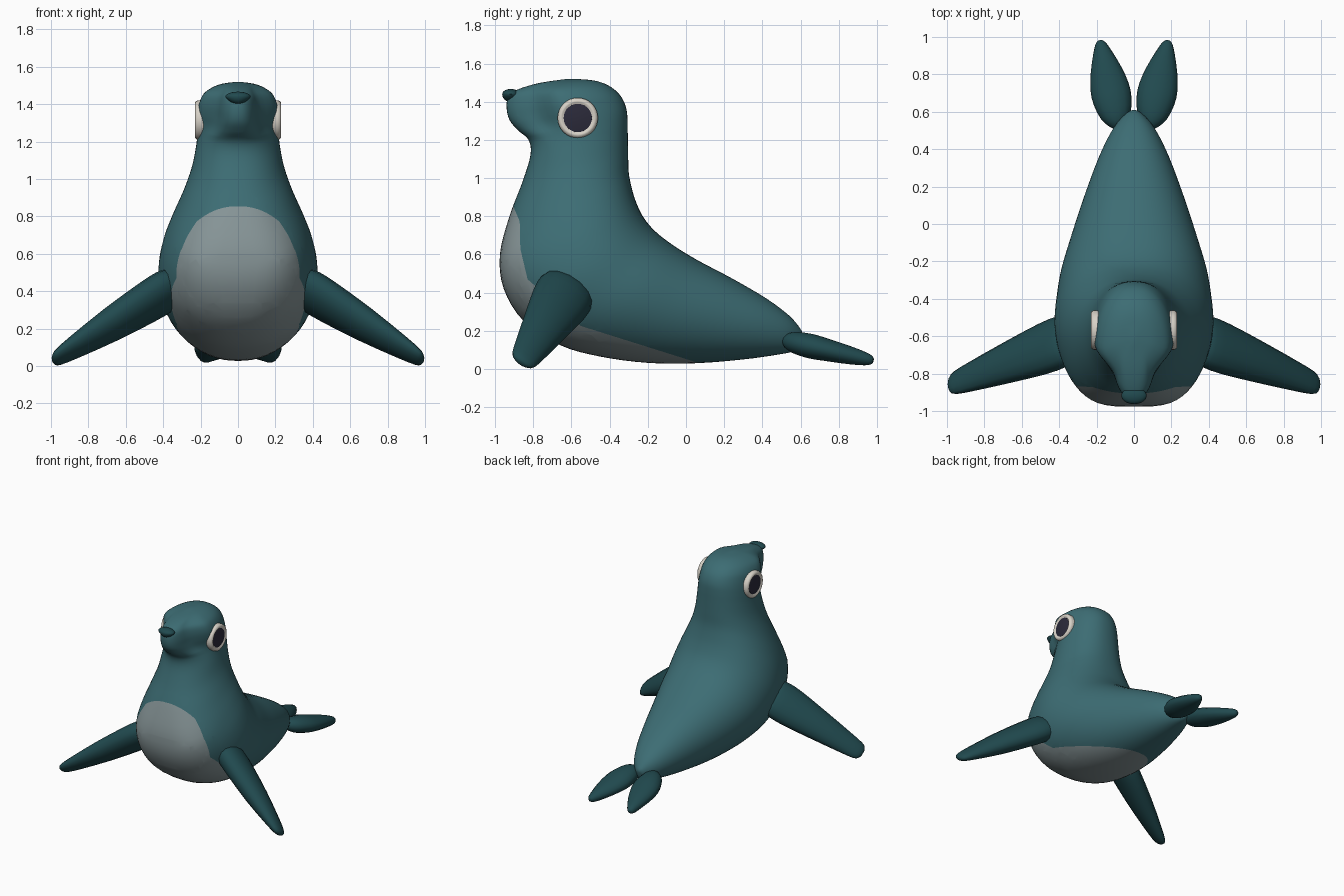
import bpy, bmesh, math
from mathutils import Vector

if "Cube" in bpy.data.objects:
    bpy.data.objects.remove(bpy.data.objects["Cube"])


def material(name, rgb):
    m = bpy.data.materials.new(name)
    m.diffuse_color = (*rgb, 1)
    m.use_nodes = True
    m.node_tree.nodes["Principled BSDF"].inputs["Base Color"].default_value = m.diffuse_color
    return m


TEAL = material("teal skin", (0.046, 0.152, 0.174))
DARK = material("dark teal", (0.015, 0.068, 0.078))
GREY = material("belly grey", (0.24, 0.30, 0.31))
CREAM = material("eye cream", (0.68, 0.64, 0.57))
NAVY = material("pupil navy", (0.024, 0.023, 0.042))


def loft(bm, rings):
    """Skin a list of closed rings and cap both ends."""
    loops = [[bm.verts.new(p) for p in r] for r in rings]
    n = len(loops[0])
    for a, b in zip(loops, loops[1:]):
        for i in range(n):
            j = (i + 1) % n
            bm.faces.new((a[i], a[j], b[j], b[i]))
    bm.faces.new(loops[0])
    bm.faces.new(loops[-1])


def finish(bm, name, mats, angle=50):
    bmesh.ops.recalc_face_normals(bm, faces=bm.faces)
    me = bpy.data.meshes.new(name)
    bm.to_mesh(me)
    bm.free()
    for m in mats:
        me.materials.append(m)
    ob = bpy.data.objects.new(name, me)
    bpy.context.collection.objects.link(ob)
    bpy.ops.object.select_all(action='DESELECT')
    bpy.context.view_layer.objects.active = ob
    ob.select_set(True)
    bpy.ops.object.shade_smooth_by_angle(angle=math.radians(angle))
    return ob


def spline(rows, steps):
    """Catmull-Rom interpolation through rows of numbers."""
    out = []
    for i in range(len(rows) - 1):
        p = [rows[max(0, min(len(rows) - 1, i + k))] for k in (-1, 0, 1, 2)]
        for s in range(steps):
            u = s / steps
            out.append([0.5 * (2 * b + (c - a) * u + (2 * a - 5 * b + 4 * c - d) * u * u
                               + (3 * b - a - 3 * c + d) * u ** 3) for a, b, c, d in zip(*p)])
    out.append(list(rows[-1]))
    return out


# Body and head: belly point (y, z), back point (y, z), half width, muzzle taper
SECTIONS = [
    (.595, .13, .61, .18, .012, 0),
    (.57, .095, .60, .21, .045, 0),
    (.48, .075, .54, .28, .11, 0),
    (.30, .05, .42, .37, .185, 0),
    (.05, .03, .24, .475, .265, 0),
    (-.20, .032, .06, .57, .335, 0),
    (-.45, .065, -.07, .65, .39, 0),
    (-.66, .125, -.16, .72, .415, 0),
    (-.85, .25, -.22, .79, .425, 0),
    (-.955, .42, -.26, .87, .402, 0),
    (-.975, .60, -.285, .95, .355, 0),
    (-.925, .80, -.30, 1.03, .297, 0),
    (-.857, .98, -.303, 1.12, .25, 0),
    (-.815, 1.12, -.305, 1.22, .225, 0),
    (-.825, 1.20, -.306, 1.29, .217, .1),
    (-.88, 1.25, -.31, 1.35, .216, .3),
    (-.925, 1.305, -.325, 1.40, .214, .4),
    (-.94, 1.37, -.35, 1.44, .207, .42),
    (-.93, 1.43, -.39, 1.475, .185, .42),
    (-.88, 1.465, -.44, 1.50, .147, .38),
    (-.77, 1.498, -.50, 1.514, .092, .2),
    (-.63, 1.519, -.59, 1.52, .01, 0),
]


def body_ring(row, n=56):
    yf, zf, yb, zb, w, taper = row
    # the chest and muzzle sides are fuller than a plain ellipse
    chest = max(0, 1 - abs(zf - .55) / .38)
    front_power = (.82 if zf > 1.2 else .9) - .32 * chest
    pts = []
    for i in range(n):
        t = 2 * math.pi * i / n
        c, s = math.cos(t), math.sin(t)
        k = max(0, min(1, c / 0.6))
        blend = max(0, min(1, c * 2 + .5))
        power = .88 + (front_power - .88) * blend
        x = w * math.copysign(abs(s) ** power, s) * (1 - taper * k * k * (3 - 2 * k))
        pts.append((x, (yf + yb) / 2 + (yf - yb) / 2 * c, (zf + zb) / 2 + (zf - zb) / 2 * c))
    return pts


bm = bmesh.new()
loft(bm, [body_ring(r) for r in spline(SECTIONS, 4)])
# Belly patch: cut along planes; it lies under the first and in front of any other
cuts = []
for (y0, z0), (y1, z1) in [((-.912, .868), (-.87, .77)), ((-.872, .80), (-.868, .63)),
                           ((-.868, .63), (-.83, .47)), ((-.83, .47), (-.55, .225)),
                           ((-.55, .225), (.07, .03))]:
    no = Vector((0, z1 - z0, y0 - y1)).normalized()
    co = Vector((0, y0, z0))
    cuts.append((co, no))
    bmesh.ops.bisect_plane(bm, geom=bm.verts[:] + bm.edges[:] + bm.faces[:],
                           plane_co=co, plane_no=no, dist=1e-5)
for f in bm.faces:
    c = f.calc_center_median()
    inside = [(c - co).dot(no) > 0 for co, no in cuts]
    if c.z < 0.87 and (inside[0] or c.z < .6) and any(inside[1:]):
        f.material_index = 1
finish(bm, "body", [TEAL, GREY], 60)


def flipper(name, side, a, b, wide, stations, n=14):
    """Tapered paddle from a to b; stations are (position, half width, half thickness)."""
    a, b, wide = Vector(a), Vector(b), Vector(wide)
    d = (b - a).normalized()
    wide = (wide - d * wide.dot(d)).normalized()
    thick = d.cross(wide)
    rings = []
    for s, w, t in spline(stations, 2):
        ring = []
        for i in range(n):
            q = 2 * math.pi * i / n
            p = a.lerp(b, s) + wide * w * math.cos(q) + thick * t * math.sin(q)
            ring.append((p.x * side, p.y, p.z))
        rings.append(ring)
    bm = bmesh.new()
    loft(bm, rings)
    finish(bm, name, [DARK])


FRONT = [(-.04, .09, .05), (-.02, .135, .08), (.04, .155, .095), (.2, .153, .093),
         (.5, .122, .08), (.8, .09, .052), (.94, .072, .034), (.985, .05, .022), (1, .02, .01)]
REAR = [(-.05, .015, .015), (0, .045, .04), (.1, .08, .058), (.28, .103, .066), (.45, .104, .06),
        (.65, .084, .052), (.85, .052, .04), (.96, .03, .028), (1, .014, .014)]


def eye(side, name, profile, mat, n=32):
    """Disc-like part turned around the x axis; profile is (x, radius)."""
    bm = bmesh.new()
    loft(bm, [[(side * x, -.567 + r * math.cos(2 * math.pi * i / n),
                1.315 + r * math.sin(2 * math.pi * i / n)) for i in range(n)]
              for x, r in profile])
    finish(bm, name, [mat])


for side, tag in ((1, "left"), (-1, "right")):
    flipper("front_flipper_" + tag, side, (.365, -.62, .415), (.99, -.862, .03),
            (0, .838, -.547), FRONT)
    flipper("rear_flipper_" + tag, side, (.088, .53, .148), (.182, .98, .043), (1, 0, 0), REAR)
    eye(side, "eye_ring_" + tag,
        [(.17, .105), (.212, .106), (.224, .102), (.231, .092), (.231, .083), (.222, .073)], CREAM)
    eye(side, "pupil_" + tag, [(.215, .075), (.224, .074), (.229, .045), (.231, .01)], NAVY)

# Nose: squashed ball, pinched towards its lower tip
bm = bmesh.new()
bmesh.ops.create_uvsphere(bm, u_segments=20, v_segments=12, radius=1)
for v in bm.verts:
    x, y, z = v.co
    pinch = 1 + 0.35 * min(0, z)
    v.co = (x * .068 * pinch, -.918 + y * .045, 1.44 + z * (.027 if z > 0 else .042))
finish(bm, "nose", [DARK])
